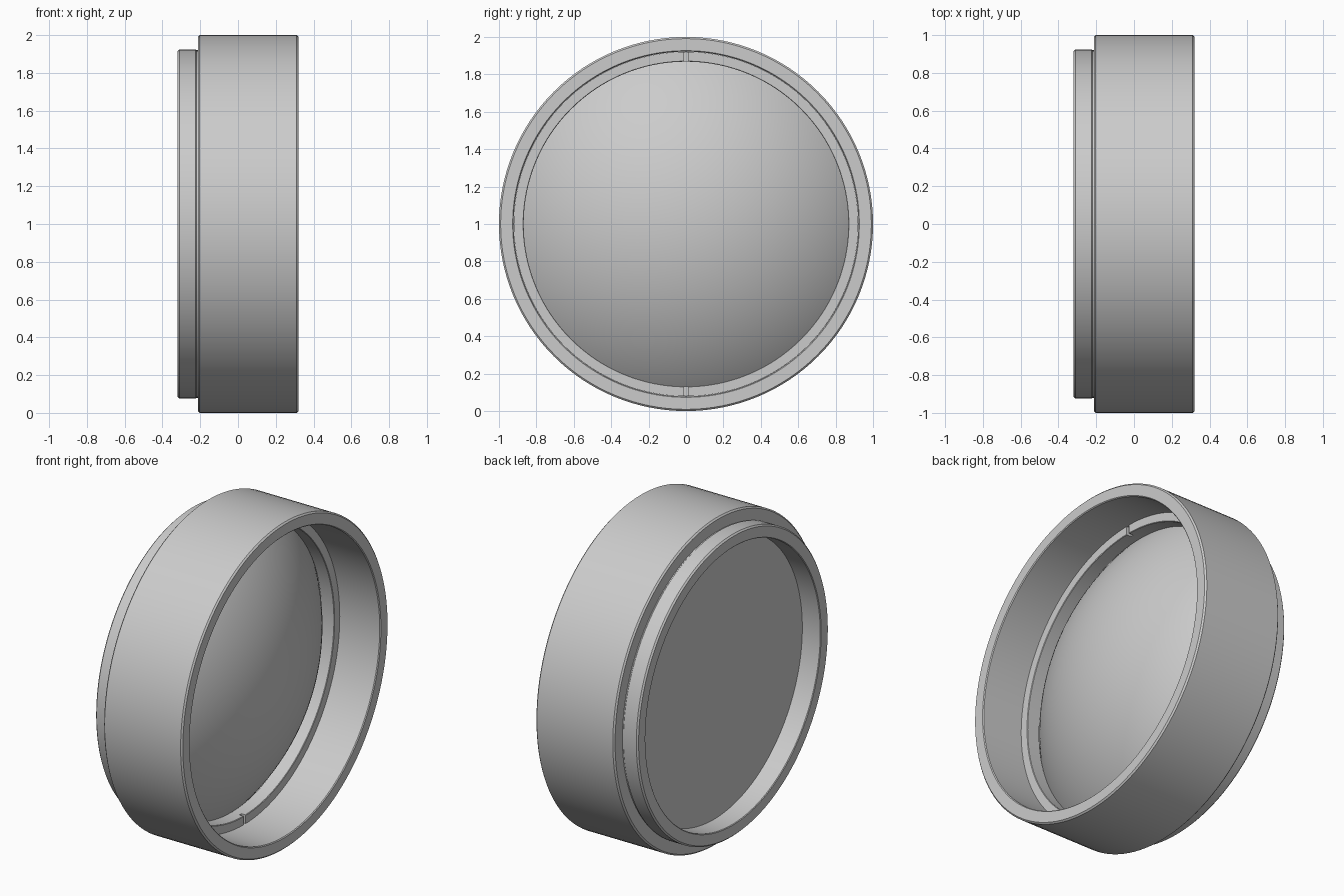
import bpy, bmesh, math
from mathutils import Vector

if "Cube" in bpy.data.objects:
    bpy.data.objects.remove(bpy.data.objects["Cube"], do_unlink=True)

SEGMENTS = 128
CENTRE = Vector((0, 0, 1))

grey = bpy.data.materials.new("satin grey")
grey.use_nodes = True
COLOUR = (0.6, 0.6, 0.6, 1)
grey.diffuse_color = COLOUR
grey.node_tree.nodes["Principled BSDF"].inputs["Base Color"].default_value = COLOUR


def lathe(name, profile, closed=True):
    """Turn a profile of (x, radius) points around the horizontal x axis."""
    bm = bmesh.new()
    verts = [bm.verts.new((x, 0, 1 + r)) for x, r in profile]
    edges = [bm.edges.new(pair) for pair in zip(verts, verts[1:])]
    if closed:
        edges.append(bm.edges.new((verts[-1], verts[0])))
    bmesh.ops.spin(bm, geom=verts + edges, cent=CENTRE, axis=(1, 0, 0),
                   angle=math.tau, steps=SEGMENTS, use_merge=True)
    bmesh.ops.remove_doubles(bm, verts=bm.verts, dist=1e-5)
    bmesh.ops.recalc_face_normals(bm, faces=bm.faces)
    mesh = bpy.data.meshes.new(name)
    bm.to_mesh(mesh)
    bm.free()
    mesh.materials.append(grey)
    obj = bpy.data.objects.new(name, mesh)
    bpy.context.collection.objects.link(obj)
    return obj


def smooth(obj):
    bpy.ops.object.select_all(action='DESELECT')
    obj.select_set(True)
    bpy.context.view_layer.objects.active = obj
    bpy.ops.object.shade_smooth_by_angle(angle=math.radians(30))


# Barrel: stepped rear spigot, fine relief line, main wall, bore and lens seat
END, BORE, SEAT, c = 0.32, 0.922, 0.848, 0.009
FLAT_X = -0.195
barrel = lathe("barrel", [
    (-END, SEAT + 0.004), (-END, 0.925 - c), (-END + c, 0.925),
    (-0.224, 0.925), (-0.219, 0.92), (-0.213, 0.92),
    (-0.213, 1 - c), (-0.213 + c, 1), (END - c, 1), (END, 1 - c),
    (END, BORE + 0.005), (END - 0.005, BORE), (FLAT_X, BORE),
    (FLAT_X, SEAT), (-END + 0.004, SEAT)])
smooth(barrel)

# Lens: flat at the rear, spherical cap at the front
R, EDGE_X, EDGE_R = 1.346, -0.04, 0.866
centre_x = EDGE_X - math.sqrt(R * R - EDGE_R * EDGE_R)
lens_edge = math.asin((BORE - 0.001) / R)
dome = [(centre_x + R * math.cos(a), R * math.sin(a))
        for a in (lens_edge * i / 32 for i in range(32, -1, -1))]
lens = lathe("lens", [(FLAT_X, 0), (FLAT_X, BORE - 0.001)] + dome, closed=False)
smooth(lens)

# Retaining ring holding the lens against its seat
ring = lathe("retaining_ring", [
    (EDGE_X, 0.868), (0.042, 0.868), (0.045, 0.871),
    (0.045, BORE - 0.001), (EDGE_X, BORE - 0.001)])

# Two spanner slots, at the top and bottom of the ring
bpy.ops.mesh.primitive_cube_add(size=1, location=(0.045, 0, 1))
cutter = bpy.context.object
cutter.name = "slot_cutter"
cutter.scale = (0.06, 0.02, 2.2)
cutter.hide_render = True
cut = ring.modifiers.new("slots", 'BOOLEAN')
cut.operation = 'DIFFERENCE'
cut.solver = 'EXACT'
cut.object = cutter
bpy.context.view_layer.objects.active = ring
bpy.ops.object.modifier_apply(modifier=cut.name)
bpy.data.objects.remove(cutter, do_unlink=True)
smooth(ring)
